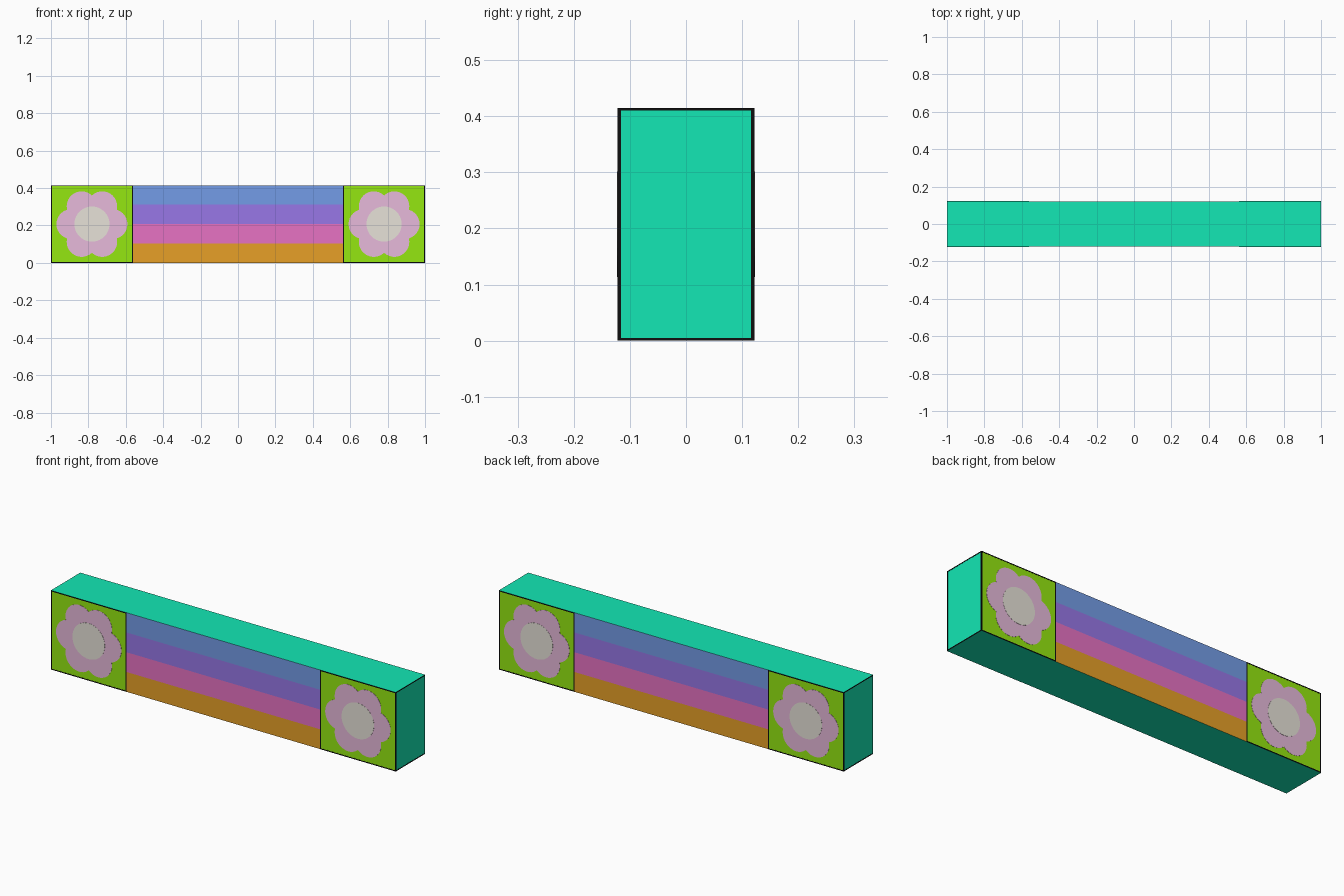
import bpy, bmesh, math
from mathutils import Vector

if "Cube" in bpy.data.objects:
    bpy.data.objects.remove(bpy.data.objects["Cube"])

W, D, H = 1.0, 0.121, 0.415      # half width, half depth, height
SPLIT = 0.562                    # where the flower tiles meet the stripes
TILE_X = (W + SPLIT) / 2


def material(name, rgb):
    """Flat colour given as 0-255 display values, stored as linear."""
    m = bpy.data.materials.new(name)
    lin = [(c / 255 / 12.92) if c / 255 <= 0.04045 else ((c / 255 + 0.055) / 1.055) ** 2.4 for c in rgb]
    m.diffuse_color = (*lin, 1)
    m.use_nodes = True
    m.node_tree.nodes["Principled BSDF"].inputs["Base Color"].default_value = m.diffuse_color
    return m


TEAL = material("teal", (20, 238, 186))
LIME = material("lime green", (156, 242, 18))
PETAL = material("petal pink", (243, 196, 230))
CREAM = material("cream", (243, 238, 228))
BLACK = material("black", (14, 14, 14))
STRIPES = [material("orange", (245, 170, 42)), material("pink", (245, 122, 208)),
           material("purple", (160, 126, 243)), material("blue", (122, 165, 243))]


def make_object(name, bm, mats):
    mesh = bpy.data.meshes.new(name)
    bm.to_mesh(mesh)
    bm.free()
    for m in mats:
        mesh.materials.append(m)
    obj = bpy.data.objects.new(name, mesh)
    bpy.context.collection.objects.link(obj)
    return obj


def add_box(bm, lo, hi):
    lo, hi = Vector(lo), Vector(hi)
    vs = bmesh.ops.create_cube(bm, size=1)["verts"]
    for v in vs:
        v.co = (lo + hi) / 2 + Vector(a * b for a, b in zip(v.co, hi - lo))


# Body: one block sliced into tiles and stripes, coloured by position
bm = bmesh.new()
add_box(bm, (-W, -D, 0), (W, D, H))
cuts = [((s * SPLIT, 0, 0), (1, 0, 0)) for s in (-1, 1)]
cuts += [((0, 0, H * i / 4), (0, 0, 1)) for i in (1, 2, 3)]
for co, no in cuts:
    bmesh.ops.bisect_plane(bm, geom=bm.verts[:] + bm.edges[:] + bm.faces[:], plane_co=co, plane_no=no)
bm.normal_update()
for f in bm.faces:
    c = f.calc_center_median()
    if abs(f.normal.y) > 0.5:
        f.material_index = 1 if abs(c.x) > SPLIT else 2 + int(c.z / H * 4)
make_object("body", bm, [TEAL, LIME] + STRIPES)


def flower_outline(dist, r, n=72):
    """Outer edge of six overlapping round petals."""
    pts = []
    for i in range(n):
        a = 2 * math.pi * i / n
        t = (a + math.pi / 6) % (math.pi / 3) - math.pi / 6
        rad = dist * math.cos(t) + math.sqrt(r * r - (dist * math.sin(t)) ** 2)
        pts.append((rad * math.cos(a), rad * math.sin(a)))
    return pts


def plate(name, outline, x, side, thick, mat):
    """Thin plate lying on the front (-1) or back (1) face."""
    bm = bmesh.new()
    vs = [bm.verts.new((x + px, side * D, H / 2 + pz)) for px, pz in outline]
    face = bm.faces.new(vs)
    ext = bmesh.ops.extrude_face_region(bm, geom=[face])["geom"]
    for v in ext:
        if isinstance(v, bmesh.types.BMVert):
            v.co.y += side * thick
    bmesh.ops.recalc_face_normals(bm, faces=bm.faces[:])
    make_object(name, bm, [mat])


# Flowers on both tiles, front and back
disc = [(0.094 * math.cos(2 * math.pi * i / 40), 0.094 * math.sin(2 * math.pi * i / 40)) for i in range(40)]
for side, face in ((-1, "front"), (1, "back")):
    for sx, hand in ((-1, "left"), (1, "right")):
        plate(f"{face}_{hand}_petals", flower_outline(0.11, 0.08), sx * TILE_X, side, 0.001, PETAL)
        plate(f"{face}_{hand}_flower_centre", disc, sx * TILE_X, side, 0.002, CREAM)

# Black outlines around the flower tiles and the end faces
T, E = 0.005, 0.0008             # line width, line thickness
bm = bmesh.new()
for s in (-1, 1):
    for side in (-1, 1):
        y0, y1 = sorted((side * D, side * (D + E)))
        for xa, xb, za, zb in ((SPLIT, W, 0, T), (SPLIT, W, H - T, H),
                               (SPLIT, SPLIT + T, T, H - T), (W - T, W, T, H - T)):
            x0, x1 = sorted((s * xa, s * xb))
            add_box(bm, (x0, y0, za), (x1, y1, zb))
    x0, x1 = sorted((s * W, s * (W + E)))
    for ya, yb, za, zb in ((-D, D, 0, T), (-D, D, H - T, H), (-D, T - D, T, H - T), (D - T, D, T, H - T)):
        add_box(bm, (x0, ya, za), (x1, yb, zb))
make_object("tile_outlines", bm, [BLACK])
